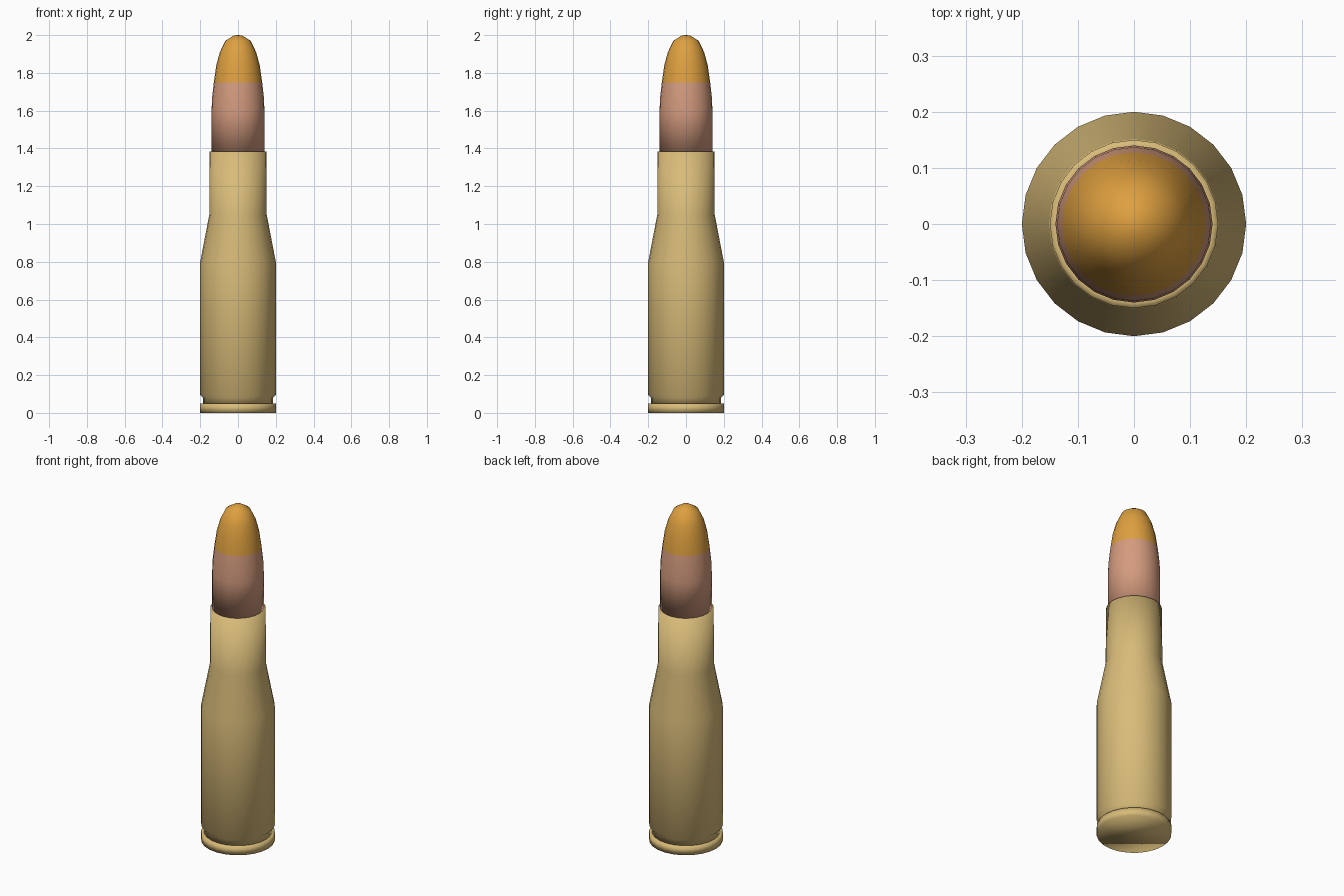
import bpy, bmesh
from math import cos, sin, tau

SIDES = 24

if "Cube" in bpy.data.objects:
    bpy.data.objects.remove(bpy.data.objects["Cube"], do_unlink=True)


def material(name, rgb):
    mat = bpy.data.materials.new(name)
    mat.use_nodes = True
    mat.diffuse_color = (*rgb, 1)
    bsdf = mat.node_tree.nodes["Principled BSDF"]
    bsdf.inputs["Base Color"].default_value = (*rgb, 1)
    bsdf.inputs["Roughness"].default_value = 0.6
    return mat


def lathe(name, profile, mats, split=None):
    """Turn a (radius, height) profile around z and cap both ends."""
    bm = bmesh.new()
    rings = [[bm.verts.new((r * cos(tau * i / SIDES), r * sin(tau * i / SIDES), z))
              for i in range(SIDES)] for r, z in profile]
    for low, high in zip(rings, rings[1:]):
        for i in range(SIDES):
            j = (i + 1) % SIDES
            bm.faces.new((low[i], low[j], high[j], high[i]))
    bm.faces.new(rings[0][::-1])
    bm.faces.new(rings[-1])
    bmesh.ops.remove_doubles(bm, verts=bm.verts, dist=0.0001)
    bmesh.ops.recalc_face_normals(bm, faces=bm.faces)
    for face in bm.faces:
        face.smooth = True
        if split and face.calc_center_median().z > split:
            face.material_index = 1
    mesh = bpy.data.meshes.new(name)
    bm.to_mesh(mesh)
    bm.free()
    for mat in mats:
        mesh.materials.append(mat)
    obj = bpy.data.objects.new(name, mesh)
    bpy.context.collection.objects.link(obj)
    return obj


brass = material("brass", (0.69, 0.50, 0.19))
copper = material("copper", (0.66, 0.33, 0.21))
amber = material("amber", (0.73, 0.35, 0.05))

# Rim, with the extractor groove above it
lathe("case_rim", [(0.2, 0), (0.2, 0.05), (0.185, 0.05)], [brass])

# Groove, body, shoulder and neck
lathe("case_body", [(0.185, 0.05), (0.185, 0.08), (0.2, 0.095), (0.2, 0.8),
                    (0.152, 1.05), (0.15, 1.385), (0.139, 1.385)], [brass])

# Projectile with a coloured tip
lathe("projectile", [(0.14, 1.385), (0.14, 1.6), (0.137, 1.67), (0.128, 1.75),
                     (0.115, 1.84), (0.096, 1.91), (0.067, 1.97),
                     (0.022, 1.998), (0, 2)], [copper, amber], split=1.75)
